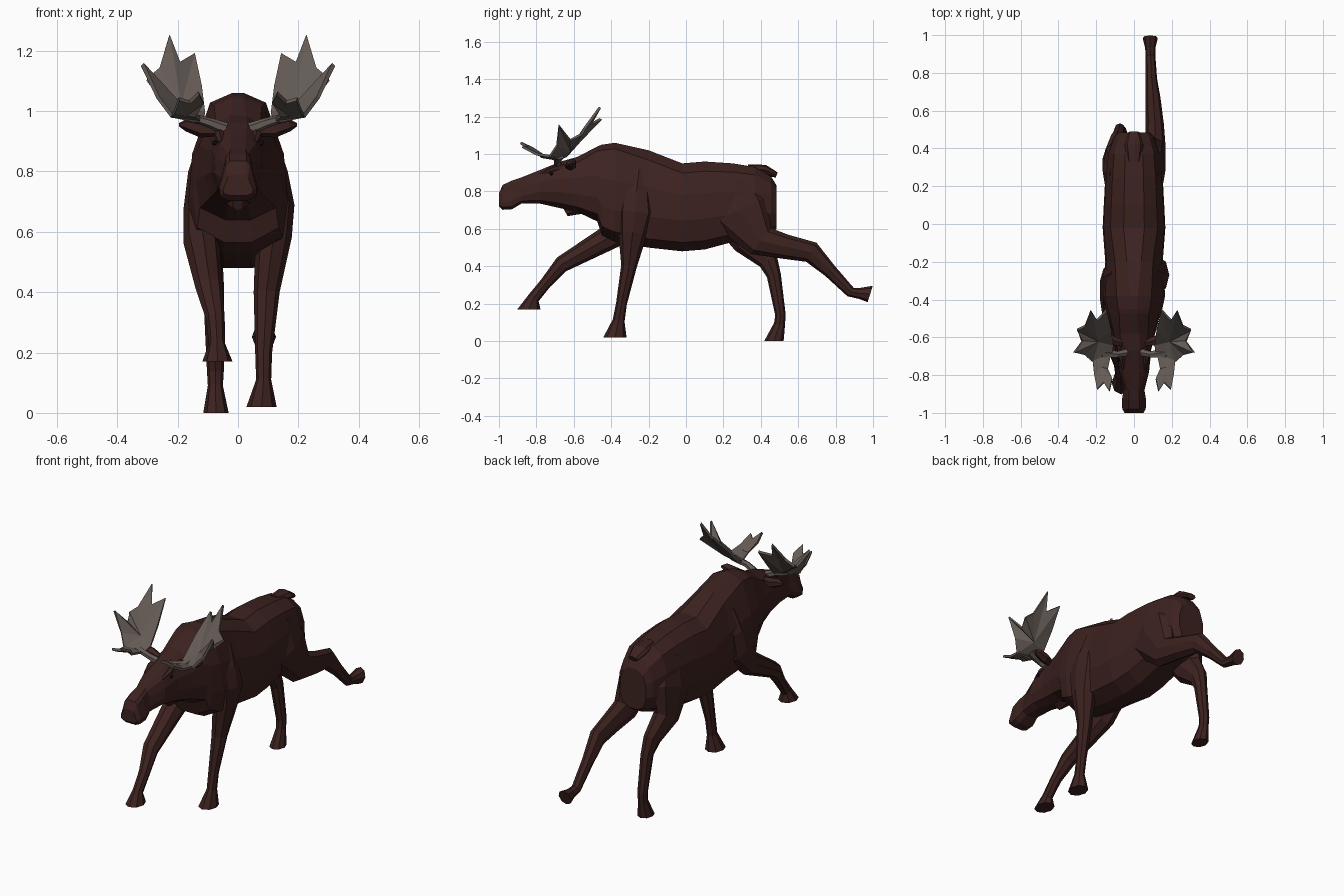
import bpy, bmesh, math
from mathutils import Vector


def material(name, rgb):
    m = bpy.data.materials.new(name)
    m.diffuse_color = (*rgb, 1)
    return m


HIDE = material("hide", (0.045, 0.016, 0.014))
BONE = material("bone", (0.13, 0.105, 0.092))
DARK = material("dark", (0.012, 0.008, 0.008))


def finish(bm, name, mat):
    bmesh.ops.recalc_face_normals(bm, faces=bm.faces)
    me = bpy.data.meshes.new(name)
    bm.to_mesh(me)
    bm.free()
    me.materials.append(mat)
    ob = bpy.data.objects.new(name, me)
    bpy.context.collection.objects.link(ob)
    return ob


def loft(name, rings, mat=HIDE):
    """Skin a list of equal-length point rings and cap both ends."""
    bm = bmesh.new()
    vs = [[bm.verts.new(p) for p in r] for r in rings]
    n = len(vs[0])
    for a, b in zip(vs, vs[1:]):
        for i in range(n):
            j = (i + 1) % n
            bm.faces.new((a[i], a[j], b[j], b[i]))
    bm.faces.new(vs[0])
    bm.faces.new(vs[-1])
    return finish(bm, name, mat)


def tube(name, rows, side=(1, 0, 0), end=None, mat=HIDE, n=8):
    """rows: x, y, z, half depth, half width (width runs along side)."""
    side = Vector(side)
    pts = [Vector(r[:3]) for r in rows]
    rings = []
    for i, (p, r) in enumerate(zip(pts, rows)):
        d = (pts[min(i + 1, len(pts) - 1)] - pts[max(i - 1, 0)]).normalized()
        if end and i == len(pts) - 1:
            d = Vector(end)
        up = d.cross(side).normalized()
        rings.append([p + up * r[3] * math.cos(t) + side * r[4] * math.sin(t)
                      for t in (2 * math.pi * k / n for k in range(n))])
    return loft(name, rings, mat)


# Body, neck and head: y, top, bottom, half width, section shape
SHAPES = {"hump": [(.12, 0), (.56, .06), (.92, .38), (1, .68), (.9, .9), (.3, 1)],
          "full": [(.33, 0), (.75, .11), (.97, .36), (1, .65), (.78, .9), (.3, 1)],
          "mid": [(.25, 0), (.66, .10), (.95, .38), (1, .68), (.8, .91), (.3, 1)],
          "nose": [(.45, 0), (.65, .1), (.78, .35), (1, .7), (.95, .9), (.5, 1)]}
spine = [(.485, .83, .60, .085, "full"), (.455, .88, .58, .11, "full"),
         (.37, .93, .55, .14, "full"), (.25, .95, .53, .152, "full"),
         (.10, .96, .49, .16, "full"), (-.02, .95, .48, .166, "full"),
         (-.20, 1.02, .50, .152, "mid"), (-.38, 1.06, .53, .165, "hump"),
         (-.45, 1.05, .565, .15, "hump"), (-.475, 1.04, .64, .14, "hump"),
         (-.58, .985, .69, .112, "mid"), (-.67, .96, .71, .09, "full"),
         (-.78, .915, .735, .08, "full"), (-.88, .875, .735, .055, "nose"),
         (-.93, .858, .705, .064, "nose"), (-.98, .835, .702, .062, "nose"),
         (-1.0, .79, .72, .05, "nose")]
rings = []
for y, top, bot, w, shape in spine:
    half = [(u * w, top - v * (top - bot)) for u, v in SHAPES[shape]]
    rings.append([(x, y, z) for x, z in half] + [(-x, y, z) for x, z in reversed(half)])
loft("body", rings)

# Throat flap and tail
tube("throat_flap", [(0, -.47, .745, .08, .09), (0, -.56, .735, .055, .07),
                     (0, -.645, .69, .025, .02)], n=6)
tube("tail", [(0, .33, .925, .02, .035), (0, .42, .915, .028, .05), (0, .485, .888, .015, .03)])

# Legs, each in its own phase of the gallop
tube("front_leg_right", [(.085, -.25, .92, .03, .04), (.11, -.265, .80, .08, .055),
                         (.125, -.27, .69, .10, .062), (.118, -.285, .58, .078, .06),
                         (.095, -.305, .40, .042, .043), (.085, -.345, .20, .029, .028),
                         (.085, -.36, .11, .032, .025), (.078, -.38, .02, .062, .05)],
     end=(0, 0, -1))
tube("front_leg_left", [(-.085, -.26, .92, .03, .04), (-.11, -.28, .80, .08, .055),
                        (-.118, -.30, .68, .10, .062), (-.12, -.40, .56, .068, .06),
                        (-.095, -.665, .41, .044, .045), (-.075, -.75, .31, .031, .031),
                        (-.07, -.815, .23, .032, .027), (-.068, -.84, .17, .062, .05)],
     end=(0, 0, -1))
tube("hind_leg_right", [(.08, .26, .86, .09, .05), (.10, .28, .70, .17, .066),
                        (.112, .40, .535, .088, .056), (.11, .53, .505, .066, .048),
                        (.10, .67, .475, .058, .04), (.092, .77, .375, .037, .03),
                        (.088, .88, .262, .028, .026), (.086, .93, .255, .03, .027),
                        (.086, .985, .252, .046, .04)], end=(0, .95, -.3))
tube("hind_leg_left", [(-.08, .26, .86, .09, .05), (-.10, .28, .70, .17, .066),
                       (-.11, .34, .53, .09, .058), (-.09, .44, .43, .055, .043),
                       (-.08, .47, .35, .038, .033), (-.075, .505, .14, .028, .028),
                       (-.075, .50, .09, .03, .025), (-.073, .47, 0, .052, .042)], end=(0, 0, -1))

# Antlers: outline of the palm and of the front paddle, each a fan round its hub
PALM = [(.12, -.70, .965), (.22, -.73, .985), (.265, -.69, 1.045), (.317, -.68, 1.155),
        (.275, -.62, 1.075), (.302, -.56, 1.105), (.26, -.54, 1.14),
        (.228, -.46, 1.25), (.195, -.51, 1.16), (.145, -.455, 1.188),
        (.12, -.56, 1.08), (.11, -.64, .99)]
PADDLE = [(.12, -.68, .97), (.14, -.77, .985), (.115, -.82, 1.03), (.13, -.885, 1.06),
          (.16, -.84, 1.03), (.195, -.875, 1.04), (.21, -.80, 1.0), (.22, -.71, .985)]


def fan(name, outline, hub, s):
    bm = bmesh.new()
    vs = [bm.verts.new((x * s, y, z)) for x, y, z in outline]
    c = bm.verts.new((hub[0] * s, hub[1], hub[2]))
    for a, b in zip(vs, vs[1:] + vs[:1]):
        bm.faces.new((a, b, c))
    ob = finish(bm, name, BONE)
    mod = ob.modifiers.new("thickness", "SOLIDIFY")
    mod.thickness = .014
    mod.offset = 0


for s, tag in ((1, "right"), (-1, "left")):
    fan("antler_palm_" + tag, PALM, (.19, -.62, 1.02), s)
    fan("antler_paddle_" + tag, PADDLE, (.17, -.76, .99), s)
    tube("antler_beam_" + tag, [(.04 * s, -.68, .94, .022, .022), (.09 * s, -.69, .96, .017, .018),
                                (.17 * s, -.68, .985, .012, .03)], side=(0, 1, 0), mat=BONE, n=6)
    # Ears
    tube("ear_" + tag, [(.06 * s, -.63, .935, .018, .018), (.12 * s, -.615, .94, .028, .03),
                        (.17 * s, -.61, .955, .022, .024), (.195 * s, -.605, .955, .006, .006)],
         side=(0, 1, 0), n=6)
    # Brow ridge and eye
    tube("brow_" + tag, [(.05 * s, -.65, .935, .02, .02), (.062 * s, -.71, .92, .016, .018),
                         (.055 * s, -.77, .895, .008, .01)], n=6)
    bm = bmesh.new()
    bmesh.ops.create_icosphere(bm, subdivisions=1, radius=.01)
    bmesh.ops.translate(bm, verts=bm.verts, vec=(.078 * s, -.72, .895))
    finish(bm, "eye_" + tag, DARK)
